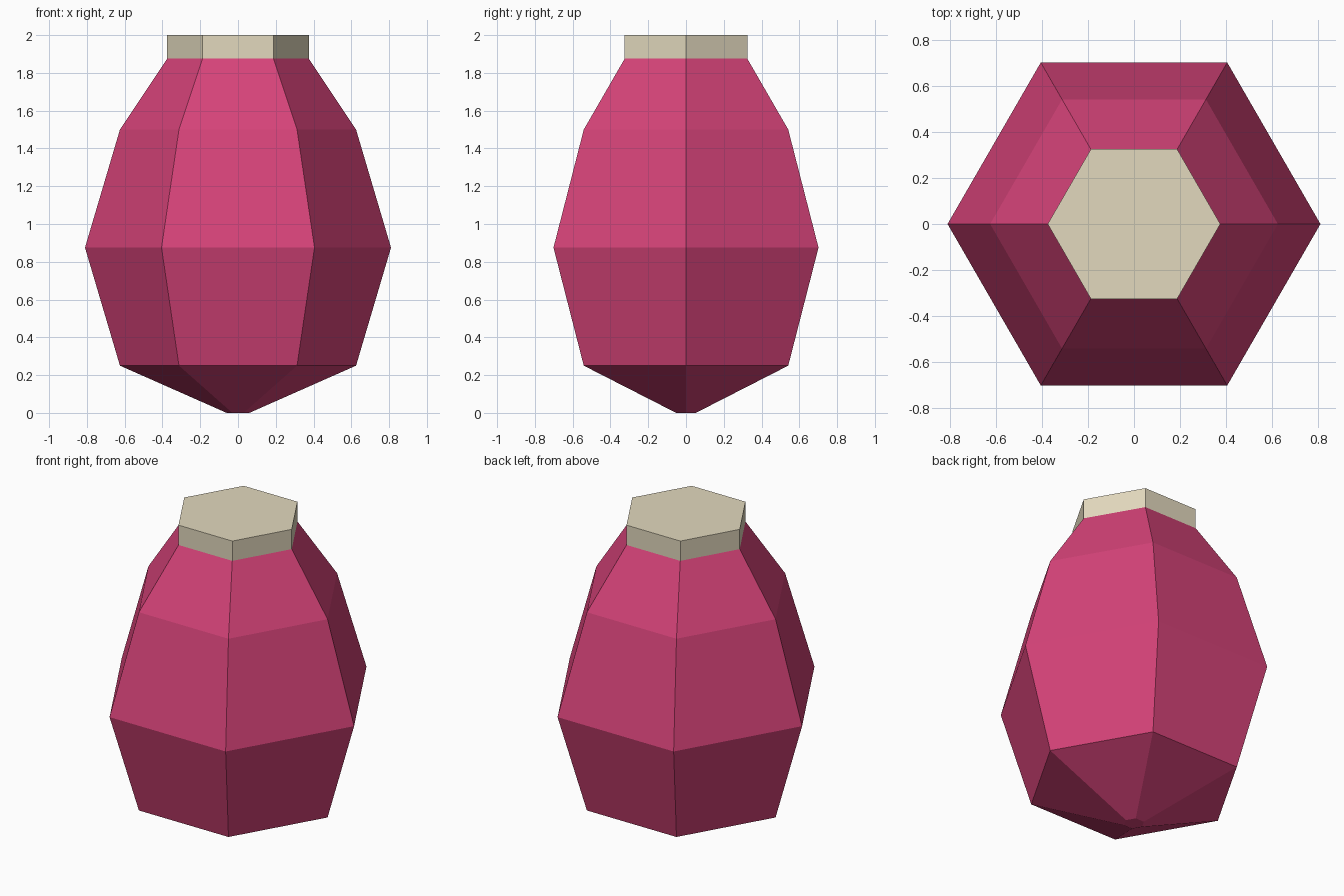
import bpy, bmesh, math

if "Cube" in bpy.data.objects:
    bpy.data.objects.remove(bpy.data.objects["Cube"])


def material(name, color):
    m = bpy.data.materials.new(name)
    m.diffuse_color = (*color, 1.0)
    m.use_nodes = True
    m.node_tree.nodes["Principled BSDF"].inputs["Base Color"].default_value = m.diffuse_color
    return m


def hex_loft(name, profile, mat):
    """Six-sided solid through (radius, height) rings, corners on the x axis."""
    bm = bmesh.new()
    rings = [[bm.verts.new((r * math.cos(i * math.pi / 3),
                            r * math.sin(i * math.pi / 3), z)) for i in range(6)]
             for r, z in profile]
    for low, high in zip(rings, rings[1:]):
        for i in range(6):
            j = (i + 1) % 6
            bm.faces.new((low[i], low[j], high[j], high[i]))
    bm.faces.new(rings[0][::-1])
    bm.faces.new(rings[-1])
    mesh = bpy.data.meshes.new(name)
    bm.to_mesh(mesh)
    bm.free()
    mesh.materials.append(mat)
    obj = bpy.data.objects.new(name, mesh)
    bpy.context.collection.objects.link(obj)
    return obj


pink = material("raspberry_pink", (0.67, 0.056, 0.19))
cream = material("cream", (0.76, 0.69, 0.51))

# Faceted bulb body, tapering to a small flat tip at the bottom
hex_loft("body", [(0.06, 0.0), (0.625, 0.25), (0.81, 0.875),
                  (0.625, 1.5), (0.375, 1.875)], pink)

# Short straight collar on top
hex_loft("top_cap", [(0.375, 1.875), (0.375, 2.0)], cream)
